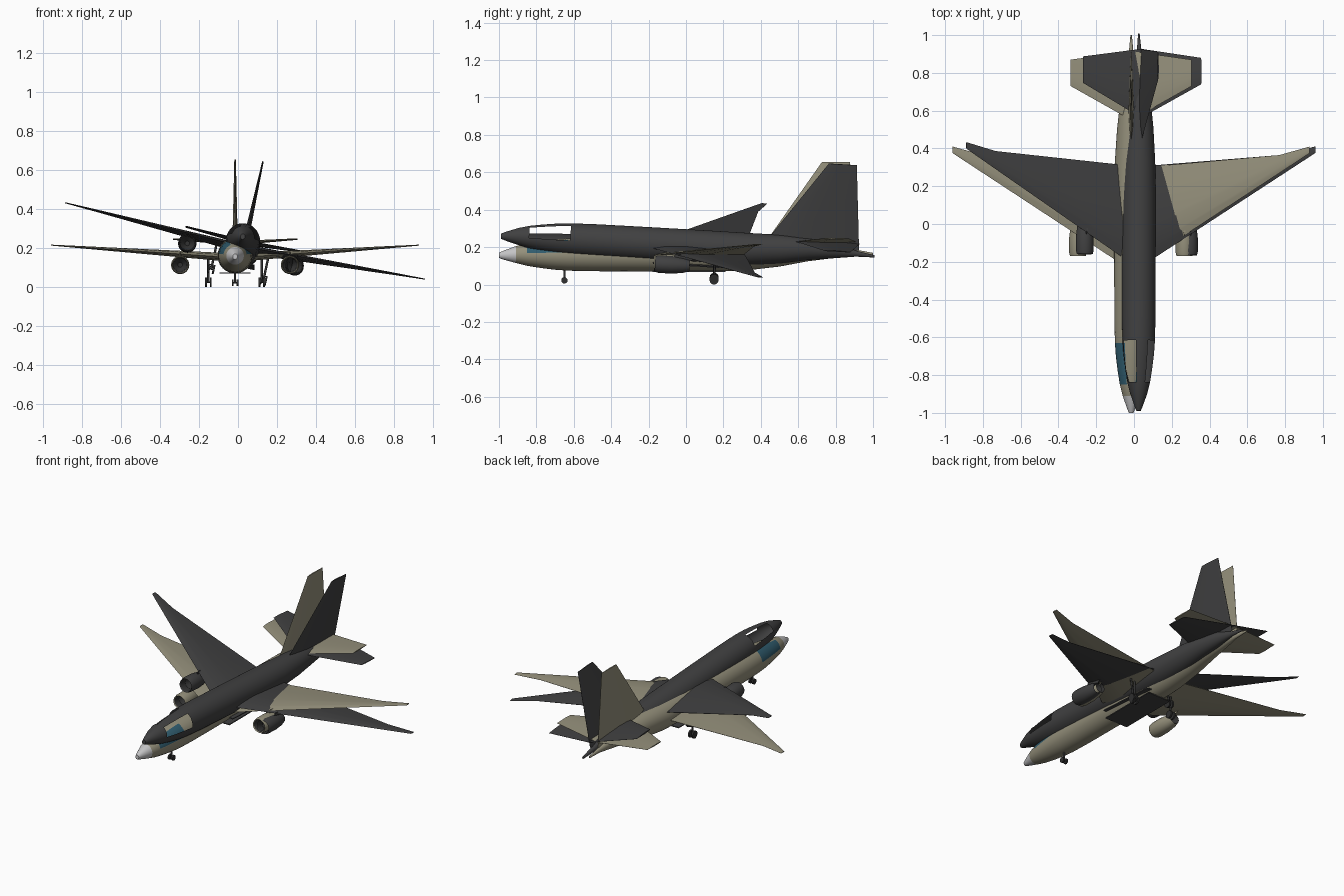
import bpy, bmesh, math
from mathutils import Matrix, Vector

if "Cube" in bpy.data.objects:
    bpy.data.objects.remove(bpy.data.objects["Cube"])


def material(name, rgb):
    m = bpy.data.materials.new(name)
    m.diffuse_color = (*rgb, 1)
    m.use_nodes = True
    m.node_tree.nodes["Principled BSDF"].inputs["Base Color"].default_value = m.diffuse_color
    return m


TAN = material("tan_paint", (0.30, 0.28, 0.20))
DARK = material("charcoal_paint", (0.052, 0.052, 0.053))
GREY = material("light_grey", (0.56, 0.56, 0.57))
TEAL = material("teal_glass", (0.03, 0.11, 0.16))
BLACK = material("black_rubber", (0.03, 0.03, 0.03))


def finish(bm, name, mats, place, angle=35):
    bmesh.ops.recalc_face_normals(bm, faces=bm.faces)
    me = bpy.data.meshes.new(name)
    bm.to_mesh(me)
    bm.free()
    for m in mats:
        me.materials.append(m)
    ob = bpy.data.objects.new(name, me)
    bpy.context.collection.objects.link(ob)
    ob.matrix_world = place
    bpy.ops.object.select_all(action='DESELECT')
    ob.select_set(True)
    bpy.context.view_layer.objects.active = ob
    bpy.ops.object.shade_smooth_by_angle(angle=math.radians(angle))
    return ob


def loft(bm, rings, cap=True):
    """Skin closed rings of points with quads."""
    loops = [[bm.verts.new(p) for p in r] for r in rings]
    n = len(loops[0])
    for a, b in zip(loops, loops[1:]):
        for i in range(n):
            bm.faces.new((a[i], a[(i + 1) % n], b[(i + 1) % n], b[i]))
    if cap:
        bm.faces.new(loops[0])
        bm.faces.new(loops[-1])


def ring(x, y, z, rx, rz, n):
    return [(x + rx * math.sin(t), y, z + rz * math.cos(t))
            for t in (2 * math.pi * i / n for i in range(n))]


def fuselage(name, paint, place, open_cockpit):
    # stations: y, half width, half height, centre height
    stations = [(-1, .012, .014, -.004), (-.975, .022, .024, -.003), (-.91, .045, .045, 0),
                (-.85, .060, .060, 0), (-.78, .071, .071, 0), (-.70, .081, .081, 0),
                (-.63, .086, .086, 0), (-.50, .089, .089, 0), (-.2, .09, .09, 0),
                (.15, .09, .09, 0), (.32, .087, .087, .002), (.5, .075, .077, .013),
                (.65, .058, .059, .023), (.8, .034, .039, .022), (.9, .013, .016, .012),
                (1, .004, .006, .003)]
    bm = bmesh.new()
    loft(bm, [ring(0, y, zc, rx, rz, 48) for y, rx, rz, zc in stations])
    windows = []
    for f in bm.faces:
        c = f.calc_center_median()
        around = math.degrees(math.atan2(abs(c.x), c.z))
        if -.85 < c.y < -.63 and 22.5 < around < 82.5:
            f.material_index = 2
            windows.append(f)
        elif c.y < -.91:
            f.material_index = 1
    if open_cockpit:
        bmesh.ops.delete(bm, geom=windows, context='FACES')
    nose = paint if open_cockpit else GREY
    finish(bm, name, [paint, nose, TEAL], place)


def blade(name, sections, paint, place, side=1, upright=False):
    """Thin lifting surface: sections of span, front y, rear y, offset, thickness."""
    outline = [(0, 0), (.12, .3), (.35, .5), (.7, .3), (1, .03),
               (1, -.03), (.7, -.3), (.35, -.5), (.12, -.3)]
    rings = []
    for s, y0, y1, off, th in sections:
        pts = [(side * s, y0 + (y1 - y0) * u, off + th * v) for u, v in outline]
        rings.append([(p[2], p[1], p[0]) for p in pts] if upright else pts)
    bm = bmesh.new()
    loft(bm, rings)
    finish(bm, name, [paint], place, 25)


def engine(name, x, paint, place):
    # hollow cowling with a recessed fan and exhaust
    prof = [(-.10, .012), (-.125, .034), (-.165, .038), (-.17, .042), (-.15, .047),
            (-.08, .047), (-.02, .040), (.015, .030), (.0, .024), (-.02, .010)]
    bm = bmesh.new()
    loft(bm, [ring(x, y, -.047, r, r, 24) for y, r in prof])
    for f in bm.faces:
        c = f.calc_center_median()
        r = math.hypot(c.x - x, c.z + .047)
        if (c.y < -.09 and r < .038) or (c.y > -.021 and r < .027):
            f.material_index = 1
    finish(bm, name, [paint, BLACK], place)


def box(name, lo, hi, paint, place):
    bm = bmesh.new()
    bmesh.ops.create_cube(bm, size=1)
    lo, hi = Vector(lo), Vector(hi)
    for v in bm.verts:
        v.co = (lo + hi) / 2 + v.co * Matrix.Diagonal(hi - lo)
    finish(bm, name, [paint], place)


def gear(name, x, y, radius, ground, top, place):
    # strut, axle and twin wheels
    bm = bmesh.new()
    zc = ground + radius

    def rod(r, depth, mat):
        bmesh.ops.create_cone(bm, cap_ends=True, segments=20, radius1=r, radius2=r,
                              depth=depth, matrix=mat)
    across = Matrix.Rotation(math.pi / 2, 4, 'Y')
    rod(.006, top - zc, Matrix.Translation((x, y, (top + zc) / 2)))
    rod(.004, .03, Matrix.Translation((x, y, zc)) @ across)
    for s in (-1, 1):
        rod(radius, .010, Matrix.Translation((x + s * .012, y, zc)) @ across)
    finish(bm, name, [BLACK], place)


def aircraft(tag, paint, place, open_cockpit):
    fuselage(tag + "_fuselage", paint, place, open_cockpit)
    blade(tag + "_tail_fin", [(.03, .40, .915, 0, .03), (.495, .727, .877, 0, .008)],
          paint, place, 1, True)
    for side, word in ((-1, "_left"), (1, "_right")):
        blade(tag + word + "_wing",
              [(0, -.245, .295, -.010, .045), (.785, .270, .365, .044, .012),
               (.945, .375, .410, .055, .005)], paint, place, side)
        blade(tag + word + "_tailplane",
              [(0, .55, .915, .065, .022), (.32, .73, .87, .086, .008)], paint, place, side)
        engine(tag + word + "_engine", side * .282, paint, place)
        blade(tag + word + "_engine_pylon",
              [(-.03, -.09, .0, side * .282, .014), (.015, -.06, .08, side * .282, .014)],
              paint, place, 1, True)
        gear(tag + word + "_main_gear", side * .137, .15, .024, -.16, 0, place)
    gear(tag + "_nose_gear", 0, -.65, .017, -.155, -.06, place)
    # flat belly panel
    box(tag + "_belly_panel", (-.08, -.18, -.092), (.08, .21, -.086), DARK, place)


def box_scale_fix(v, d):
    return Vector((v.x * d.x, v.y * d.y, v.z * d.z))


def box(name, lo, hi, paint, place):
    bm = bmesh.new()
    bmesh.ops.create_cube(bm, size=1)
    lo, hi = Vector(lo), Vector(hi)
    for v in bm.verts:
        v.co = (lo + hi) / 2 + box_scale_fix(v.co, hi - lo)
    finish(bm, name, [paint], place)


# level tan airframe, and a banked, nose-up charcoal one overlapping it
aircraft("tan", TAN, Matrix.Translation((-.015, 0, .16)), False)
aircraft("charcoal", DARK,
         Matrix.Translation((.025, .01, .205)) @ Matrix.Rotation(math.radians(-3.3), 4, 'X')
         @ Matrix.Rotation(math.radians(12), 4, 'Y'), True)
